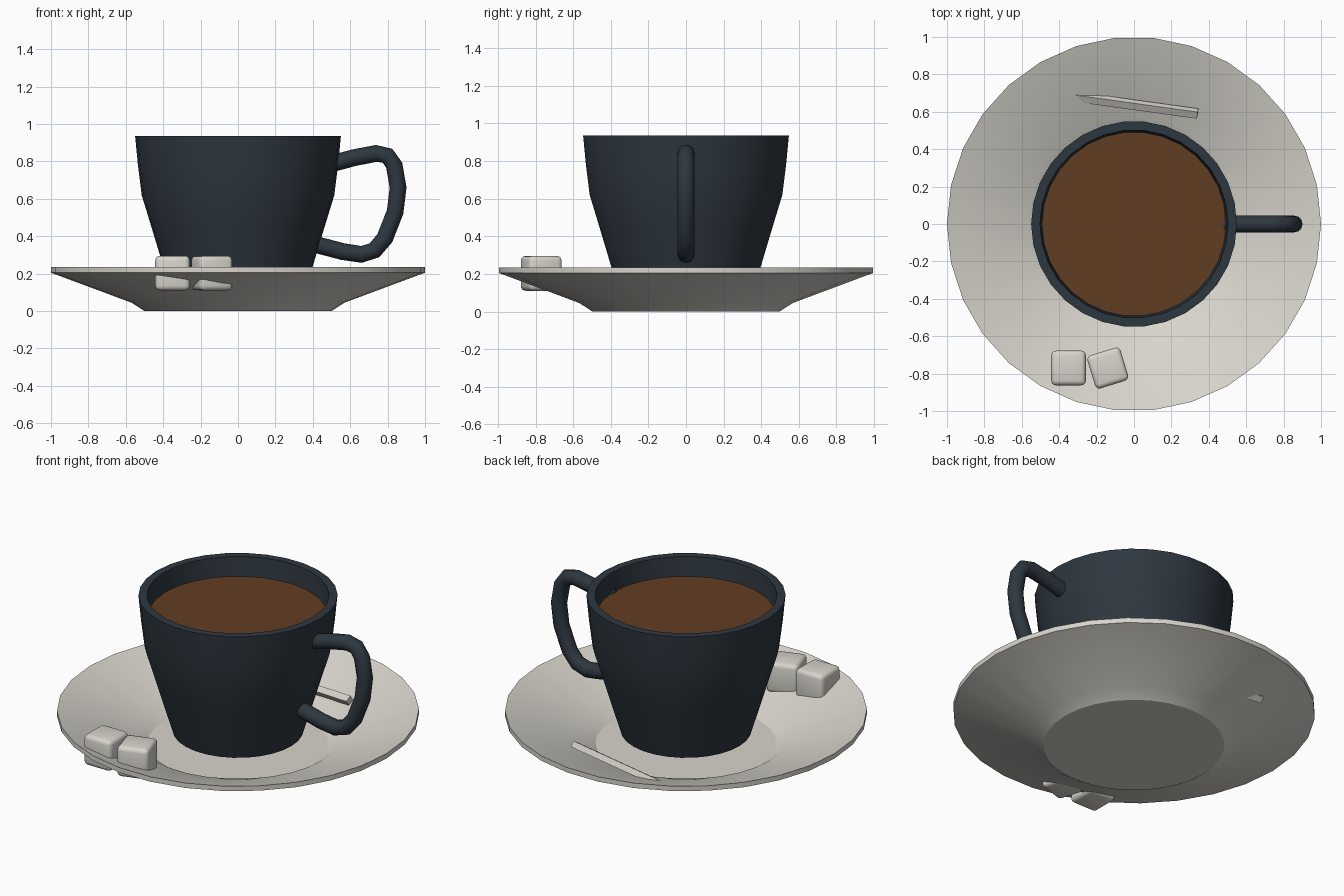
import bpy, bmesh, math
from mathutils import Vector, Matrix

if "Cube" in bpy.data.objects:
    bpy.data.objects.remove(bpy.data.objects["Cube"])


def material(name, rgb):
    m = bpy.data.materials.new(name)
    m.diffuse_color = (*rgb, 1)
    m.use_nodes = True
    m.node_tree.nodes["Principled BSDF"].inputs["Base Color"].default_value = m.diffuse_color
    return m


NAVY = material("dark slate glaze", (0.027, 0.038, 0.051))
COFFEE = material("coffee brown", (0.12, 0.048, 0.016))
WHITE = material("warm white", (0.68, 0.66, 0.60))


def finish(name, bm, mat, angle=30):
    bmesh.ops.recalc_face_normals(bm, faces=bm.faces)
    me = bpy.data.meshes.new(name)
    bm.to_mesh(me)
    bm.free()
    me.materials.append(mat)
    ob = bpy.data.objects.new(name, me)
    bpy.context.collection.objects.link(ob)
    bpy.ops.object.select_all(action='DESELECT')
    ob.select_set(True)
    bpy.context.view_layer.objects.active = ob
    bpy.ops.object.shade_smooth_by_angle(angle=math.radians(angle))
    return ob


def bridge(bm, a, b):
    n = len(a)
    for i in range(n):
        bm.faces.new((a[i], a[(i + 1) % n], b[(i + 1) % n], b[i]))


def lathe(name, profile, mat, sides=30):
    """Revolve (radius, z) points about z; both ends are capped."""
    bm = bmesh.new()
    rings = [[bm.verts.new((r * math.cos(2 * math.pi * i / sides),
                            r * math.sin(2 * math.pi * i / sides), z))
              for i in range(sides)] for r, z in profile]
    for a, b in zip(rings, rings[1:]):
        bridge(bm, a, b)
    bm.faces.new(rings[0])
    bm.faces.new(rings[-1])
    return finish(name, bm, mat)


# saucer: thin dish with a low foot
lathe("saucer", [(0.50, 0.005), (0.57, 0.05), (1.0, 0.21), (1.0, 0.24),
                 (0.57, 0.085), (0.50, 0.04)], WHITE).data.transform(
    Matrix.Translation((0, 0, -0.005)))

# cup body with hollow inside
lathe("cup", [(0.36, 0.11), (0.40, 0.24), (0.46, 0.44), (0.515, 0.62),
              (0.535, 0.78), (0.55, 0.935), (0.503, 0.935), (0.49, 0.80),
              (0.47, 0.62), (0.36, 0.26), (0.33, 0.16)], NAVY)

# coffee surface
lathe("coffee", [(0.485, 0.80), (0.492, 0.82)], COFFEE)

# handle: round tube swept along a path in the xz plane
path = [Vector((x, 0, z)) for x, z in
        [(0.49, 0.785), (0.62, 0.82), (0.74, 0.843), (0.80, 0.83),
         (0.835, 0.78), (0.856, 0.66), (0.84, 0.53), (0.785, 0.39),
         (0.73, 0.325), (0.66, 0.303), (0.56, 0.318), (0.40, 0.36)]]
bm = bmesh.new()
rings = []
for i, p in enumerate(path):
    t = (path[min(i + 1, len(path) - 1)] - path[max(i - 1, 0)]).normalized()
    side = Vector((0, 1, 0))
    up = t.cross(side)
    rings.append([bm.verts.new(p + 0.045 * (side * math.cos(a) + up * math.sin(a)))
                  for a in (2 * math.pi * k / 12 for k in range(12))])
for a, b in zip(rings, rings[1:]):
    bridge(bm, a, b)
bm.faces.new(rings[0])
bm.faces.new(rings[-1])
finish("cup_handle", bm, NAVY, 40)

# two sugar cubes, sunk through the saucer rim
for k, (x, y, turn) in enumerate([(-0.35, -0.77, 0), (-0.14, -0.77, 17)]):
    bm = bmesh.new()
    bmesh.ops.create_cube(bm, size=0.185)
    bmesh.ops.bevel(bm, geom=bm.edges[:], offset=0.025, segments=3,
                    profile=0.5, affect='EDGES')
    bm.transform(Matrix.Translation((x, y, 0.203))
                 @ Matrix.Rotation(math.radians(turn), 4, 'Z'))
    finish(f"sugar_cube_{k + 1}", bm, WHITE, 40)

# spoon handle: thin bar rolled and dipping into the saucer on the left
bm = bmesh.new()
bmesh.ops.create_cube(bm, size=1)
a, b = Vector((0.34, 0.59, 0.157)), Vector((-0.345, 0.685, 0.12))
bm.transform(Matrix.Translation((a + b) / 2)
             @ Matrix.Rotation(math.atan2(a.y - b.y, a.x - b.x), 4, 'Z')
             @ Matrix.Rotation(-math.asin((a.z - b.z) / (a - b).length), 4, 'Y')
             @ Matrix.Rotation(math.radians(32), 4, 'X')
             @ Matrix.Diagonal(((a - b).length, 0.042, 0.036, 1)))
finish("spoon_handle", bm, WHITE)
